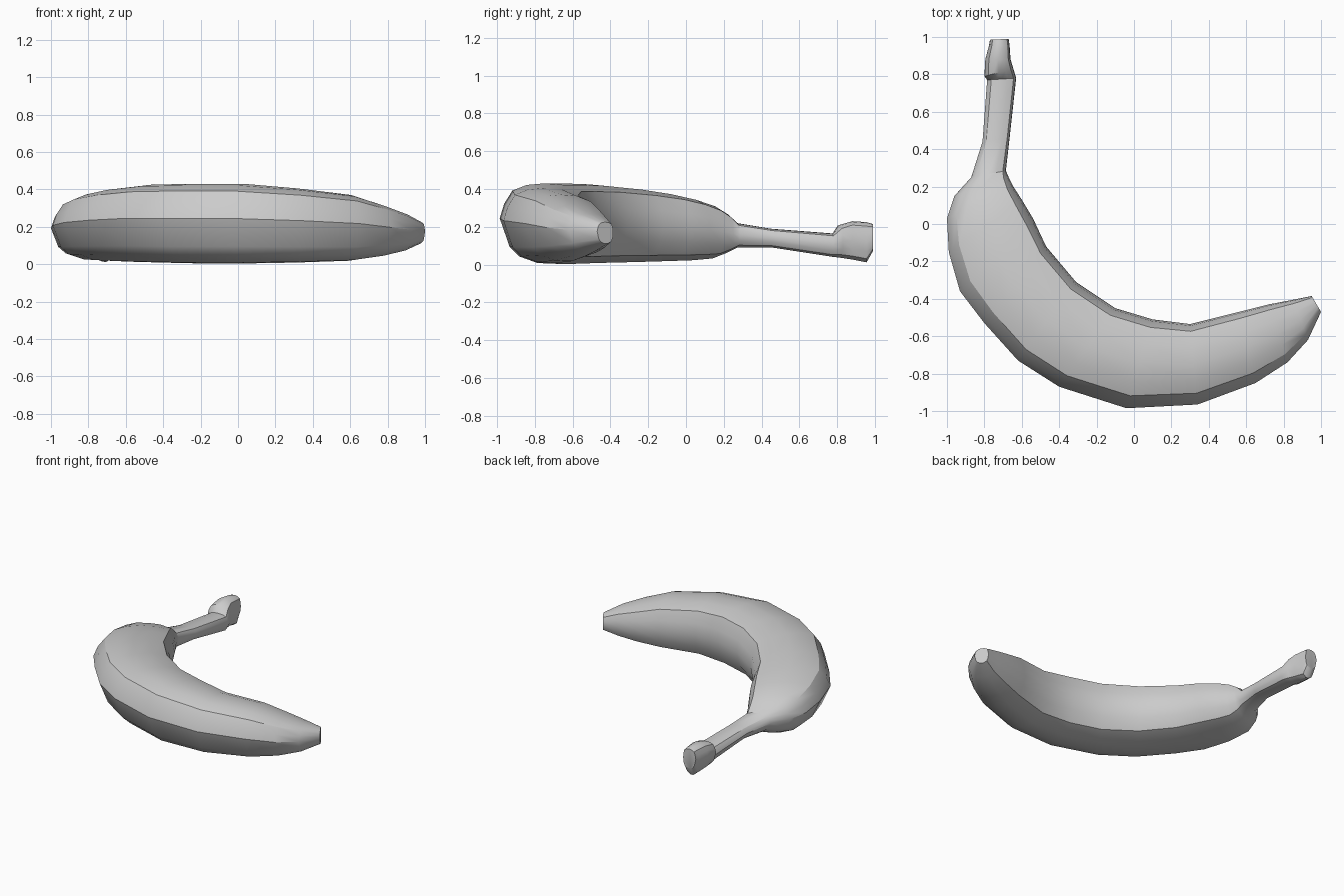
import bpy
import bmesh
import math
from mathutils import Vector

default_cube = bpy.data.objects.get("Cube")
if default_cube:
    bpy.data.objects.remove(default_cube, do_unlink=True)


def make_material(name, colour):
    material = bpy.data.materials.new(name)
    material.use_nodes = True
    material.diffuse_color = colour
    material.node_tree.nodes["Principled BSDF"].inputs["Base Color"].default_value = colour
    return material


# Cross-section: (across from outer to inner curve, height fraction)
SECTION = [(0, .57), (.05, .75), (.14, .91), (.3, .98), (.5, 1), (.72, .98),
           (.91, .9), (.98, .7), (1, .5), (.97, .28), (.88, .1),
           (.65, .01), (.42, .02), (.22, .1), (.11, .22)]

# Stations along the fruit: outer x, outer y, inner x, inner y, bottom, top
BODY = [
    (1, -.47, .95, -.385, .11, .225),
    (.93, -.62, .85, -.405, .07, .27),
    (.82, -.74, .72, -.43, .04, .315),
    (.65, -.85, .56, -.47, .015, .37),
    (.34, -.965, .3, -.535, .005, .405),
    (-.04, -.985, .1, -.51, 0, .43),
    (-.4, -.87, -.1, -.45, 0, .43),
    (-.62, -.73, -.31, -.31, .005, .425),
    (-.8, -.53, -.47, -.12, .01, .405),
    (-.93, -.36, -.54, .03, .015, .38),
    (-.99, -.15, -.6, .13, .02, .35),
    (-1, .03, -.645, .2, .03, .315),
    (-.96, .15, -.67, .25, .06, .27),
]
STEM = [
    (-.87, .25, -.685, .285, .09, .22),
    (-.81, .44, -.665, .46, .09, .19),
    (-.785, .77, -.63, .78, .04, .165),
]
STEM_CAP = [
    (-.8, .79, -.645, .83, .035, .21),
    (-.795, .88, -.66, .88, .025, .23),
    (-.775, .955, -.665, .955, .01, .225),
    (-.77, .985, -.67, .99, .07, .215),
]


def add_ring(mesh, station):
    outer_x, outer_y, inner_x, inner_y, bottom, top = station
    outer = Vector((outer_x, outer_y, bottom))
    inner = Vector((inner_x, inner_y, bottom))
    ring = []
    for across, up in SECTION:
        point = outer.lerp(inner, across)
        point.z = bottom + (top - bottom) * up
        ring.append(mesh.verts.new(point))
    return ring


# Skin the rings into one closed, curved fruit
mesh = bmesh.new()
rings = [add_ring(mesh, station) for station in BODY + STEM + STEM_CAP]
count = len(SECTION)
for first, second in zip(rings, rings[1:]):
    for i in range(count):
        j = (i + 1) % count
        mesh.faces.new((first[i], first[j], second[j], second[i]))
mesh.faces.new(rings[0])
mesh.faces.new(list(reversed(rings[-1])))
bmesh.ops.recalc_face_normals(mesh, faces=mesh.faces[:])

data = bpy.data.meshes.new("banana")
mesh.to_mesh(data)
mesh.free()
banana = bpy.data.objects.new("banana", data)
bpy.context.collection.objects.link(banana)
data.materials.append(make_material("plain grey", (.6, .6, .6, 1)))

# Smooth skin with crisp ridges
bpy.ops.object.select_all(action="DESELECT")
banana.select_set(True)
bpy.context.view_layer.objects.active = banana
bpy.ops.object.shade_smooth_by_angle(angle=math.radians(32))
